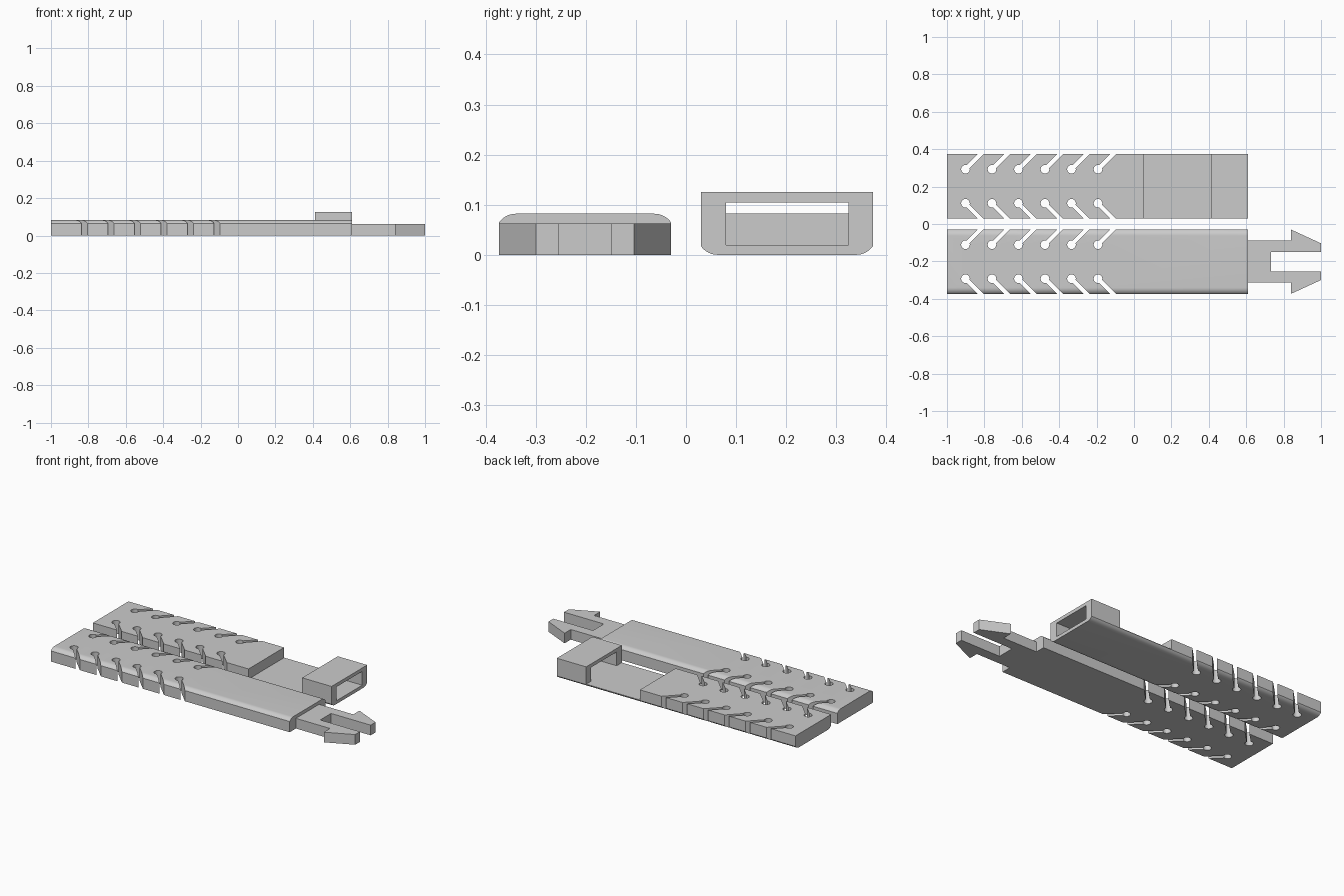
import bpy, bmesh, math
from mathutils import Vector

if "Cube" in bpy.data.objects:
    bpy.data.objects.remove(bpy.data.objects["Cube"])

grey = bpy.data.materials.new("plain grey")
grey.diffuse_color = (0.6, 0.6, 0.6, 1)
grey.use_nodes = True
grey.node_tree.nodes["Principled BSDF"].inputs["Base Color"].default_value = grey.diffuse_color


def prism(name, outline, place, depth):
    """Extrude a 2D outline; place maps (u, v) to 3D, depth is the sweep vector."""
    bm = bmesh.new()
    face = bm.faces.new([bm.verts.new(place(u, v)) for u, v in outline])
    out = bmesh.ops.extrude_face_region(bm, geom=[face])
    verts = [g for g in out["geom"] if isinstance(g, bmesh.types.BMVert)]
    bmesh.ops.translate(bm, verts=verts, vec=Vector(depth))
    bmesh.ops.recalc_face_normals(bm, faces=bm.faces)
    mesh = bpy.data.meshes.new(name)
    bm.to_mesh(mesh)
    bm.free()
    mesh.materials.append(grey)
    ob = bpy.data.objects.new(name, mesh)
    bpy.context.collection.objects.link(ob)
    return ob


def activate(ob):
    bpy.ops.object.select_all(action='DESELECT')
    ob.select_set(True)
    bpy.context.view_layer.objects.active = ob


def cut(ob, cutter):
    activate(ob)
    mod = ob.modifiers.new("cut", 'BOOLEAN')
    mod.operation = 'DIFFERENCE'
    mod.solver = 'EXACT'
    mod.object = cutter
    bpy.ops.object.modifier_apply(modifier=mod.name)
    bpy.data.objects.remove(cutter)


def section(height, y_mid):
    """Strap cross-section in (y, z): shallow arcs on the two lower edges."""
    half, w, h = 0.1715, 0.033, 0.017
    r = (w * w + h * h) / (2 * h)
    sweep = math.asin(w / r)
    arc = [(half - w + r * math.sin(a), r - r * math.cos(a))
           for a in (sweep * i / 8 for i in range(9))]
    side = arc + [(half, height)]
    return [(y_mid + y, z) for y, z in side] + [(y_mid - y, z) for y, z in reversed(side)]


def keyhole(x, y, side):
    """Round hole with a diagonal slit that runs out through the long edge."""
    r, hw, reach = 0.023, 0.0107, 0.16
    start = math.asin(hw / r)
    pts = [(r * math.cos(a), r * math.sin(a))
           for a in (start + (2 * math.pi - 2 * start) * i / 24 for i in range(25))]
    pts += [(reach, -hw), (reach, hw)]
    k = math.sqrt(0.5)
    return [(x + k * (u - v), y + side * k * (u + v)) for u, v in pts]


def cut_keyholes(ob, y_mid):
    for i in range(6):
        for side in (-1, 1):
            outline = keyhole(-0.901 + 0.1417 * i, y_mid + side * 0.091, side)
            # keep the cutter to its own strap
            cut(ob, prism("slit_cutter", outline, lambda u, v: (u, v, -0.1), (0, 0, 0.4)))


def box_cutter(x0, x1, y0, y1, z0, z1):
    return prism("box_cutter", [(y0, z0), (y1, z0), (y1, z1), (y0, z1)],
                 lambda y, z: (x0, y, z), (x1 - x0, 0, 0))


# Socket strap: body, thin bridge and rectangular loop
Y = 0.2015
socket = prism("socket_strap", section(0.125, Y), lambda y, z: (-1, y, z), (1.61, 0, 0))
steps = [(-1.1, 0.082), (0.05, 0.082), (0.05, 0.02), (0.412, 0.02), (0.412, 0.3), (-1.1, 0.3)]
cut(socket, prism("step_cutter", steps, lambda x, z: (x, -0.1, z), (0, 0.6, 0)))
cut(socket, box_cutter(0.3, 0.7, 0.08, 0.325, 0.02, 0.104))
cut_keyholes(socket, Y)

# Plug strap: same section turned over so the arcs are on top
plug = prism("plug_strap", [(y, 0.082 - z) for y, z in section(0.082, -Y)],
             lambda y, z: (-1, y, z), (1.61, 0, 0))
cut_keyholes(plug, -Y)

# Forked barbed tongue
half = [(0.61, 0.112), (0.84, 0.112), (0.84, 0.1715), (1, 0.098), (1, 0.052), (0.732, 0.052)]
outline = [(x, -Y + y) for x, y in half] + [(x, -Y - y) for x, y in reversed(half)]
tongue = prism("barbed_tongue", outline, lambda x, y: (x, y, 0), (0, 0, 0.062))

for ob in (socket, plug, tongue):
    activate(ob)
    bpy.ops.object.shade_smooth_by_angle(angle=math.radians(25))
